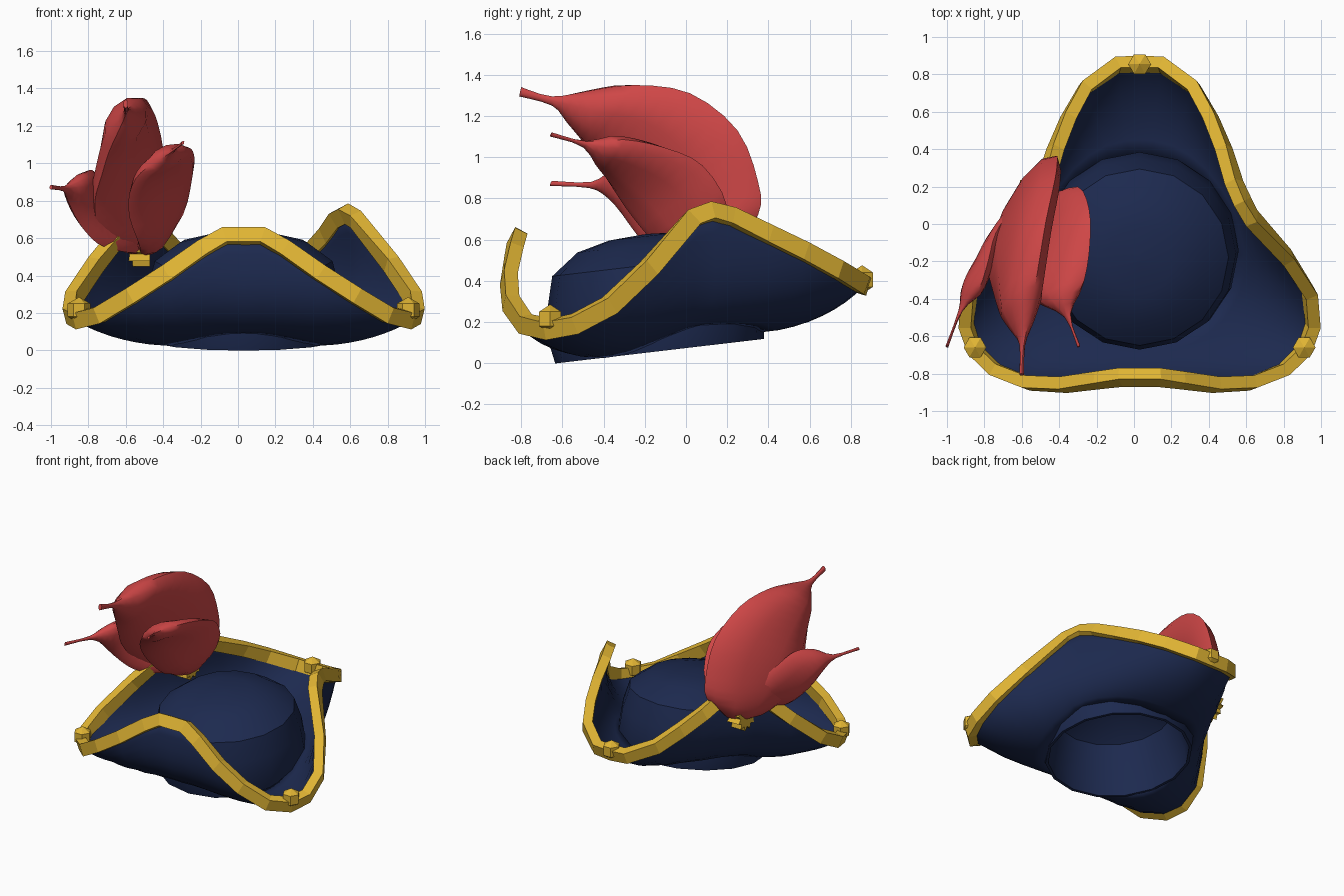
import bpy, bmesh, math
from mathutils import Vector, Matrix

cube = bpy.data.objects.get("Cube")
if cube:
    bpy.data.objects.remove(cube)

CX, CY = 0.03, -0.13      # crown centre
TILT = math.radians(6.7)  # hat leans forward


def material(name, color):
    m = bpy.data.materials.new(name)
    m.use_nodes = True
    m.diffuse_color = (*color, 1)
    bsdf = m.node_tree.nodes["Principled BSDF"]
    bsdf.inputs["Base Color"].default_value = (*color, 1)
    bsdf.inputs["Roughness"].default_value = 0.8
    return m


NAVY = material("navy felt", (0.012, 0.0225, 0.078))
GOLD = material("gold trim", (0.75, 0.46, 0.034))
RED = material("red feather", (0.62, 0.062, 0.062))


def finish(name, bm, mat, smooth=None):
    bmesh.ops.recalc_face_normals(bm, faces=bm.faces)
    mesh = bpy.data.meshes.new(name)
    bm.to_mesh(mesh)
    bm.free()
    mesh.materials.append(mat)
    ob = bpy.data.objects.new(name, mesh)
    bpy.context.collection.objects.link(ob)
    if smooth:
        bpy.ops.object.select_all(action='DESELECT')
        ob.select_set(True)
        bpy.context.view_layer.objects.active = ob
        bpy.ops.object.shade_smooth_by_angle(angle=math.radians(smooth))
    return ob


def loft(rings, close_path=False, caps=False):
    """Skin a list of closed point rings."""
    bm = bmesh.new()
    vs = [[bm.verts.new(p) for p in ring] for ring in rings]
    n = len(vs[0])
    pairs = list(zip(vs, vs[1:])) + ([(vs[-1], vs[0])] if close_path else [])
    for a, b in pairs:
        for i in range(n):
            j = (i + 1) % n
            bm.faces.new((a[i], a[j], b[j], b[i]))
    if caps:
        bm.faces.new(vs[0])
        bm.faces.new(vs[-1])
    return bm


# Rim path: one half from front centre to back centre, then mirrored
half = [(0, -.82, .605), (.1, -.82, .605), (.22, -.835, .54), (.41, -.86, .41),
        (.6, -.85, .29), (.77, -.78, .19), (.88, -.67, .165), (.925, -.54, .19),
        (.91, -.37, .28), (.79, -.18, .46), (.6, .03, .70), (.55, .12, .73),
        (.505, .22, .705), (.45, .4, .62), (.38, .57, .54), (.29, .73, .455),
        (.12, .85, .385), (0, .855, .38)]
rim = [Vector(p) for p in half] + [Vector((-x, y, z)) for x, y, z in half[-2:0:-1]]
rim = [p + Vector((CX, 0, 0)) for p in rim]


def flap_amount(p):
    """0 at the three corners, 1 at the middle of each turned-up flap."""
    return min(max((p.z - 0.25 - 0.14 * p.y) / 0.47, 0), 1)


# Brim: arched where it leaves the crown, swept out and up to the rim
STEPS = 8
rings = []
for s in range(STEPS + 1):
    t = s / STEPS
    ring = []
    for p in rim:
        flap = flap_amount(p)
        a = math.atan2(p.y - CY, p.x - CX)
        out = Vector((math.cos(a), math.sin(a), 0))
        base = Vector((CX, CY, 0.065 + 0.085 * flap)) + out * 0.5
        base.z += math.sin(a) * 0.5 * math.tan(TILT) + 0.035 * max(math.sin(a), 0)
        q = base.lerp(p, t * (1 + (0.35 + 0.65 * flap) * (1 - t)))
        q.z = base.z + (p.z - base.z) * t ** 1.5
        ring.append(q + out * 0.06 * flap * math.sin(math.pi * t))
    rings.append(ring)
brim = finish("brim", loft(rings), NAVY, 40)
solid = brim.modifiers.new("thickness", 'SOLIDIFY')
solid.thickness = 0.02
solid.offset = 0

# Gold trim: rectangular section, leaning out at corners and in on the flaps
section = [(.034, -.045), (.034, .045), (-.034, .045), (-.034, -.045)]
rings = []
for i, p in enumerate(rim):
    lean = math.radians(-22 + 50 * flap_amount(p) ** 0.6)
    tan = (rim[(i + 1) % len(rim)] - rim[i - 1]).normalized()
    out = tan.cross(Vector((0, 0, 1))).normalized()
    up = out.cross(tan)
    u = out * math.cos(lean) + up * math.sin(lean)
    v = up * math.cos(lean) - out * math.sin(lean)
    rings.append([p + u * a + v * b for a, b in section])
finish("gold_trim", loft(rings, close_path=True), GOLD)

# Crown: hollow turned dome, open underneath
profile = [(.01, .52), (.26, .475), (.42, .37), (.485, .1), (.49, -.012), (.51, -.012),
           (.53, .1), (.515, .26), (.475, .41), (.34, .51), (.18, .55), (.01, .56)]
SEG = 16
rings = [[(r * math.cos(k * math.tau / SEG), r * math.sin(k * math.tau / SEG), z)
          for k in range(SEG)] for r, z in profile]
bm = loft(rings, caps=True)
bmesh.ops.transform(bm, verts=bm.verts, matrix=Matrix.Translation((CX, CY, 0.07))
                    @ Matrix.Rotation(TILT, 4, 'X'))
finish("crown", bm, NAVY, 35)

# Corner beads
for name, pos in (("left_bead", (.91, -.66, .215)), ("right_bead", (-.85, -.66, .215)),
                  ("back_bead", (.03, .855, .405))):
    bm = bmesh.new()
    bmesh.ops.create_uvsphere(bm, u_segments=6, v_segments=3, radius=0.07,
                              matrix=Matrix.Translation(pos) @ Matrix.Rotation(math.pi / 6, 4, 'Z'))
    finish(name, bm, GOLD)

# Toothed badge holding the feathers on the right flap
rings = []
for x in (-.61, -.47):
    rings.append([(x, .13 + r * math.cos(k * math.pi / 12), .555 + r * math.sin(k * math.pi / 12))
                  for k in range(24) for r in [0.11 if k % 2 else 0.08]])
finish("feather_badge", loft(rings, caps=True), GOLD)


def smooth_path(points, steps=3):
    """Rounded curve through the given points."""
    pts = [Vector(p) for p in points]
    pts = [pts[0]] + pts + [pts[-1]]
    path = []
    for a, b, c, d in zip(pts, pts[1:], pts[2:], pts[3:]):
        for k in range(steps):
            t = k / steps
            path.append(b + (c - a) * t / 2 + (a - b * 2.5 + c * 2 - d / 2) * t ** 2
                        + ((b - c) * 1.5 + (d - a) / 2) * t ** 3)
    return path + [pts[-1]]


def feather(name, upper, lower, thick):
    """Leaf-shaped blade between two edge curves, ending in a thin quill."""
    upper, lower = smooth_path(upper), smooth_path(lower)
    mids = [(a + b) / 2 for a, b in zip(upper, lower)]
    rings = []
    for i, (a, b) in enumerate(zip(upper, lower)):
        path = mids[min(i + 1, len(mids) - 1)] - mids[max(i - 1, 0)]
        side = path.cross(a - b).normalized()
        h = min(thick, (a - b).length * 0.3)
        rings.append([mids[i] + (a - b) / 2 * math.cos(k * math.tau / 10)
                      + side * h * math.sin(k * math.tau / 10) for k in range(10)])
    finish(name, loft(rings, caps=True), RED, 45)


feather("tall_feather",
        [(-.48, .2, .54), (-.42, .35, .72), (-.41, .35, .88), (-.42, .25, 1.13),
         (-.47, .02, 1.31), (-.515, -.25, 1.35), (-.555, -.48, 1.32), (-.59, -.65, 1.295),
         (-.6, -.8, 1.34)],
        [(-.56, .08, .52), (-.68, -.08, .56), (-.75, -.2, .66), (-.765, -.31, .8),
         (-.73, -.4, .93), (-.69, -.49, 1.06), (-.64, -.58, 1.17), (-.605, -.65, 1.25),
         (-.6, -.81, 1.295)], 0.1)
feather("inner_feather",
        [(-.45, .15, .56), (-.3, .2, .76), (-.24, .08, .96), (-.235, -.1, 1.045),
         (-.265, -.3, 1.085), (-.34, -.48, 1.075), (-.29, -.65, 1.12)],
        [(-.52, .05, .52), (-.53, -.13, .57), (-.58, -.26, .71), (-.58, -.35, .84),
         (-.52, -.42, .95), (-.37, -.5, 1.05), (-.3, -.66, 1.1)], 0.06)
feather("outer_feather",
        [(-.55, .15, .58), (-.65, .08, .78), (-.74, -.05, .91), (-.78, -.2, .965),
         (-.83, -.35, .94), (-.92, -.46, .88), (-1, -.65, .885)],
        [(-.53, .05, .52), (-.63, -.08, .53), (-.75, -.19, .57), (-.85, -.28, .68),
         (-.91, -.37, .8), (-.935, -.47, .85), (-1, -.66, .86)], 0.055)
